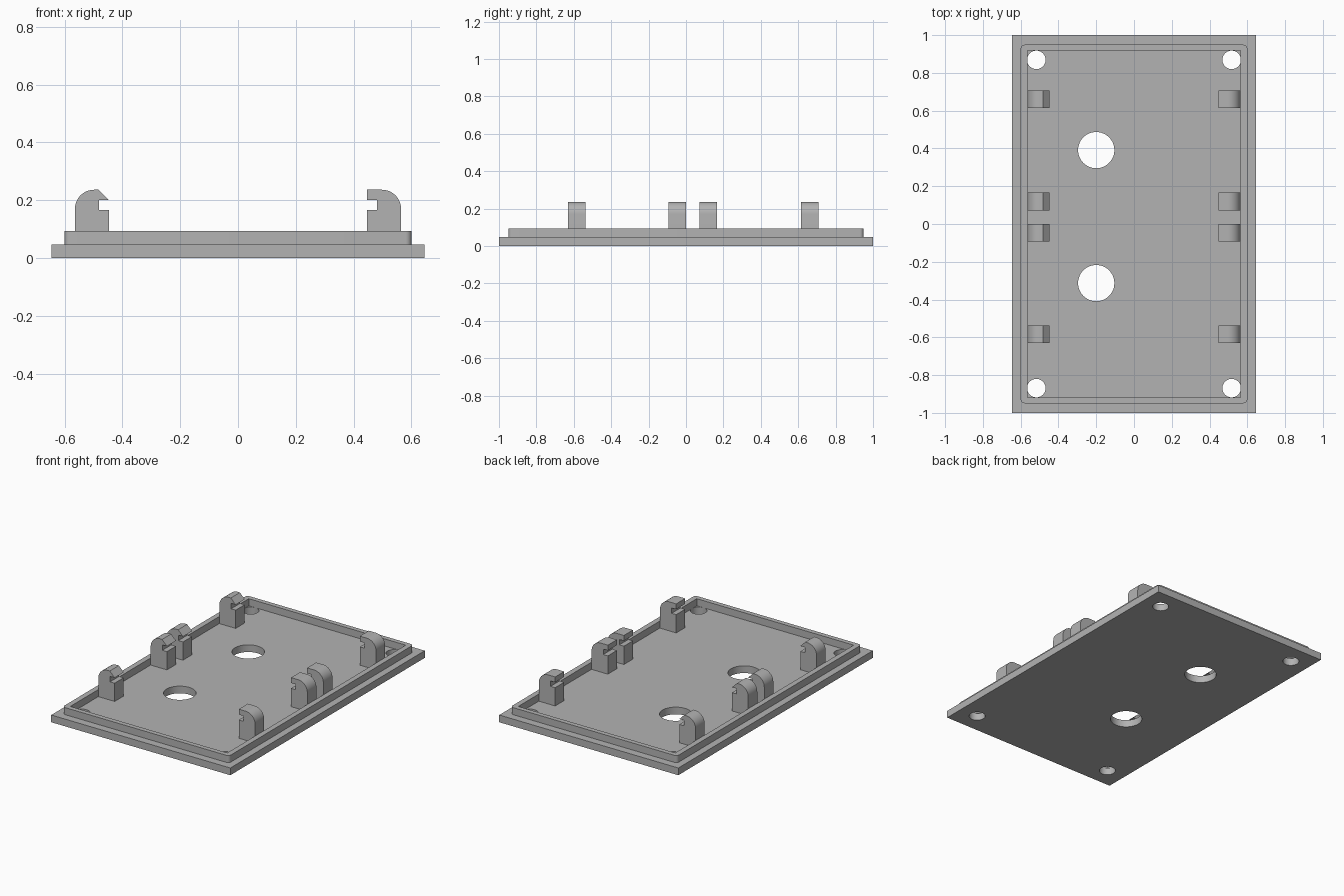
import bpy
import bmesh
from math import cos, sin, pi, radians

cube = bpy.data.objects.get("Cube")
if cube:
    bpy.data.objects.remove(cube, do_unlink=True)

grey = bpy.data.materials.new("plain grey")
grey.use_nodes = True
grey.diffuse_color = (0.45, 0.45, 0.45, 1)
grey.node_tree.nodes["Principled BSDF"].inputs["Base Color"].default_value = grey.diffuse_color

BASE_TOP, RIM_TOP, CLIP_TOP = 0.047, 0.093, 0.236


def prism(name, points, shift):
    """Extrude a closed 3D outline by the shift vector."""
    bm = bmesh.new()
    face = bm.faces.new([bm.verts.new(p) for p in points])
    grown = bmesh.ops.extrude_face_region(bm, geom=[face])["geom"]
    bmesh.ops.translate(bm, vec=shift, verts=[v for v in grown if isinstance(v, bmesh.types.BMVert)])
    bmesh.ops.recalc_face_normals(bm, faces=bm.faces)
    mesh = bpy.data.meshes.new(name)
    bm.to_mesh(mesh)
    bm.free()
    mesh.materials.append(grey)
    obj = bpy.data.objects.new(name, mesh)
    bpy.context.collection.objects.link(obj)
    return obj


def arc(cx, cy, r, start, end, steps):
    angles = [radians(start + (end - start) * i / steps) for i in range(steps + 1)]
    return [(cx + r * cos(a), cy + r * sin(a)) for a in angles]


def flat(points, z):
    return [(x, y, z) for x, y in points]


def rectangle(hx, hy):
    return [(-hx, -hy), (hx, -hy), (hx, hy), (-hx, hy)]


def select_only(obj):
    bpy.ops.object.select_all(action="DESELECT")
    obj.select_set(True)
    bpy.context.view_layer.objects.active = obj


def cut(obj, cutters):
    """Subtract the cutters, then remove them."""
    select_only(obj)
    for cutter in cutters:
        cutter.hide_render = True
        mod = obj.modifiers.new("cut", "BOOLEAN")
        mod.operation, mod.solver, mod.object = "DIFFERENCE", "EXACT", cutter
        bpy.ops.object.modifier_apply(modifier=mod.name)
        bpy.data.objects.remove(cutter, do_unlink=True)


def smooth(obj):
    select_only(obj)
    bpy.ops.object.shade_smooth_by_angle(angle=radians(30))


# Base plate with four screw holes and two large openings
base = prism("base_plate", flat(rectangle(0.645, 1.0), 0), (0, 0, BASE_TOP))
holes = [(x, y, 0.049) for x in (-0.517, 0.517) for y in (-0.869, 0.869)]
holes += [(-0.2, 0.391, 0.096), (-0.2, -0.313, 0.096)]
cut(base, [prism("hole_cutter", flat(arc(x, y, r, 0, 360, 48)[:-1], -0.1), (0, 0, 0.3))
           for x, y, r in holes])
smooth(base)

# Raised rim: rounded outside corners, square inside corners
R = 0.02
outline = []
for i, (x, y) in enumerate(rectangle(0.6 - R, 0.949 - R)):
    outline += arc(x, y, R, 180 + 90 * i, 270 + 90 * i, 6)
rim = prism("raised_rim", flat(outline, BASE_TOP), (0, 0, RIM_TOP - BASE_TOP))
cut(rim, [prism("rim_cutter", flat(rectangle(0.565, 0.918), 0), (0, 0, 0.3))])
smooth(rim)

# Snap clips: rounded back, notched inner face, bevelled lip on the right row
INNER, OUTER, NOTCH, WIDTH = 0.447, 0.564, 0.48, 0.093
LIP, LEDGE = 0.201, 0.166
for side, sign in (("right", -1), ("left", 1)):
    r = 0.066
    lip_top = NOTCH + 0.002 if sign < 0 else INNER
    profile = [(INNER, BASE_TOP), (OUTER, BASE_TOP)]
    profile += arc(OUTER - r, CLIP_TOP - r, r, 0, 90, 12)
    profile += [(lip_top, CLIP_TOP), (INNER, LIP), (NOTCH, LIP), (NOTCH, LEDGE), (INNER, LEDGE)]
    for number, y in enumerate((-0.584, -0.046, 0.119, 0.661), 1):
        points = [(sign * x, y - WIDTH / 2, z) for x, z in profile]
        smooth(prism(f"{side}_clip_{number}", points, (0, WIDTH, 0)))
